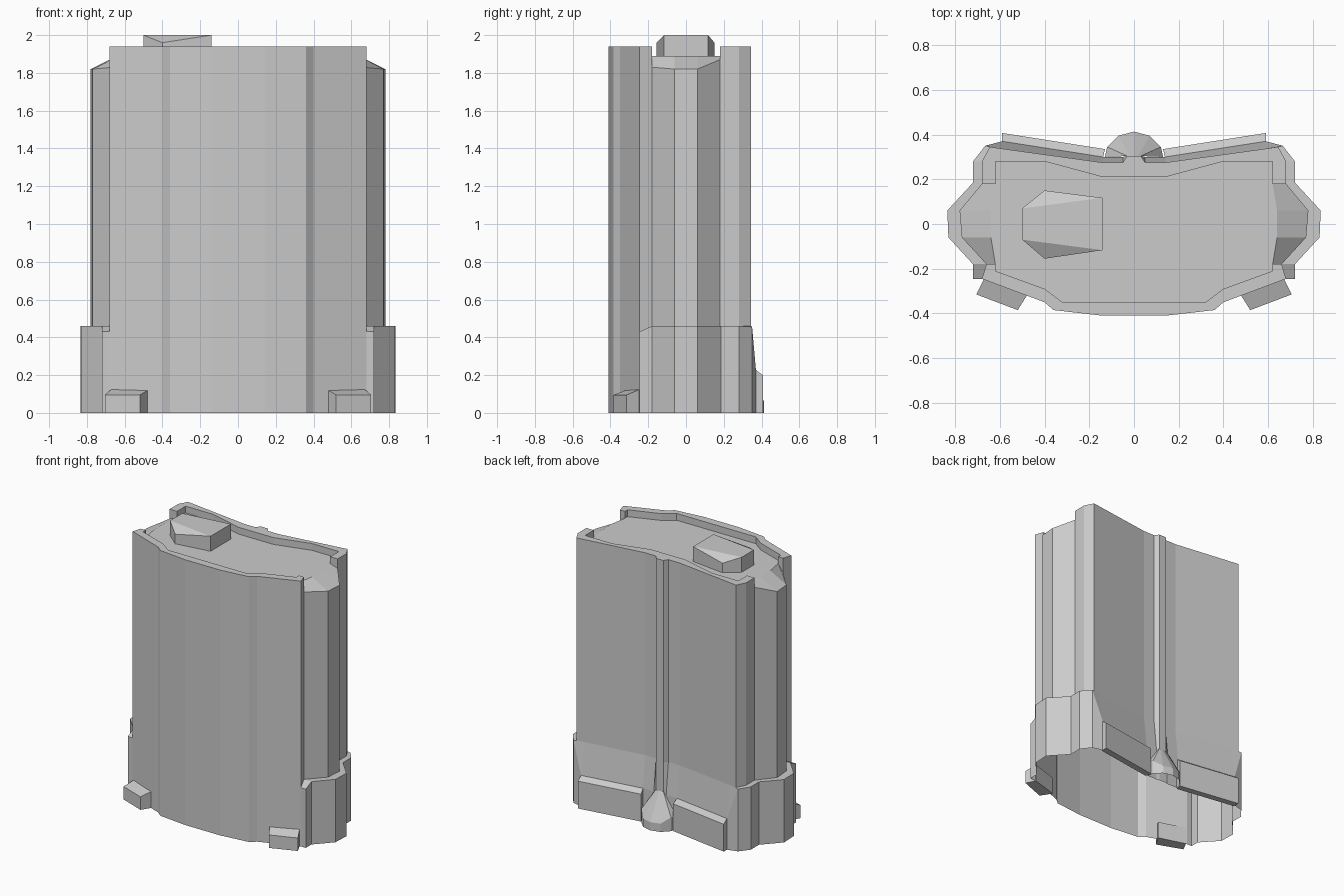
import bpy, bmesh

if "Cube" in bpy.data.objects:
    bpy.data.objects.remove(bpy.data.objects["Cube"])


def finish(name, bm):
    bmesh.ops.remove_doubles(bm, verts=bm.verts[:], dist=0.0005)
    bmesh.ops.dissolve_degenerate(bm, edges=bm.edges[:], dist=0.0005)
    bmesh.ops.recalc_face_normals(bm, faces=bm.faces[:])
    me = bpy.data.meshes.new(name)
    bm.to_mesh(me)
    bm.free()
    ob = bpy.data.objects.new(name, me)
    bpy.context.collection.objects.link(ob)
    return ob


def prism(name, base, tops, z0=0.0):
    """Upright solid: xy outline, with its own top height per corner."""
    bm = bmesh.new()
    lo = [bm.verts.new((x, y, z0)) for x, y in base]
    hi = [bm.verts.new((x, y, z)) for x, y, z in tops]
    n = len(lo)
    bm.faces.new(lo[::-1])
    for i in range(n):
        j = (i + 1) % n
        bm.faces.new((lo[i], lo[j], hi[j], hi[i]))
    return bm, hi


# Half outline, front to back: wall x, y | rim inner x, y | rim top z
wall = [
    (.14, -.41, .14, -.35, 1.94), (.36, -.385, .32, -.35, 1.94),
    (.40, -.35, .40, -.29, 1.94), (.68, -.245, .62, -.21, 1.94),
    (.68, -.245, .62, -.21, 1.94), (.66, -.18, .62, -.18, 1.94),
    (.66, -.18, .62, -.18, 1.83), (.77, -.06, .64, -.06, 1.82),
    (.78, .06, .64, .06, 1.82), (.68, .18, .62, .18, 1.87),
    (.68, .18, .62, .18, 1.94), (.68, .28, .62, .28, 1.94),
    (.645, .345, .60, .28, 1.94), (.59, .337, .40, .28, 1.94),
    (.14, .275, .14, .21, 1.94), (.05, .275, .05, .21, 1.94),
    (.03, .305, .03, .21, 1.94),
]
# Base collar for the same points: widening dx, dy | collar top z | wall start z
collar = [(0, 0, .43, .43)] * 4 + [
    (.04, 0, .43, .43), (.06, 0, .46, .46), (.06, 0, .46, .46),
    (.06, 0, .46, .46), (.055, 0, .46, .46), (.04, .005, .46, .46),
    (.04, .005, .46, .46), (.04, 0, .46, .46), (.02, .005, .455, .46),
    (0, .033, .23, .46), (0, .025, .23, .46), (0, .025, .23, .46),
    (0, 0, .23, .46),
]

# Body shell with collar, rim and recessed floor, open underneath
FLOOR = 1.89
half = []
for (x, y, ix, iy, t), (dx, dy, h, s) in zip(wall, collar):
    inner_top = max(t, FLOOR)
    half.append([(x + dx, y + dy, 0), (x + dx, y + dy, h), (x, y, s),
                 (x, y, t), (ix, iy, inner_top), (ix, iy, FLOOR)])
cols = half + [[(-x, y, z) for x, y, z in c] for c in reversed(half)]
bm = bmesh.new()
grid = [[bm.verts.new(p) for p in c] for c in cols]
for i, a in enumerate(grid):
    b = grid[(i + 1) % len(grid)]
    for k in range(5):
        bm.faces.new((a[k], b[k], b[k + 1], a[k + 1]))
bmesh.ops.remove_doubles(bm, verts=bm.verts[:], dist=0.0005)
# floor follows the inner rim outline
ring = []
for c in cols:
    if not ring or (c[5] != ring[-1]):
        ring.append(c[5])
bm.faces.new([bm.verts.new(p) for p in ring])
finish("magazine_body", bm)

# Top block with two drooping corners
o = [(-.50, -.07), (-.40, -.155), (-.14, -.117), (-.14, .117), (-.40, .15), (-.50, .07)]
bm, hi = prism("top_block", o,
               [(x, y, 1.96 if abs(y) > .14 else 2.0) for x, y in o], 1.88)
for idx in ((0, 2, 3, 5), (0, 1, 2), (3, 4, 5)):
    bm.faces.new([hi[i] for i in idx])
finish("top_block", bm)

for side, s in (("right", 1), ("left", -1)):
    # Front foot clips
    o = [(.47 * s, -.305), (.52 * s, -.385), (.705 * s, -.315), (.67 * s, -.245)]
    bm, hi = prism("clip", o, [(x, y, z) for (x, y), z in zip(o, (.125, .095, .095, .125))])
    bm.faces.new(hi)
    finish("front_clip_" + side, bm)
    # Rear foot bars
    o = [(.14 * s, .29), (.59 * s, .36), (.59 * s, .407), (.13 * s, .335)]
    bm, hi = prism("bar", o, [(x, y, z) for (x, y), z in zip(o, (.235, .235, .20, .20))])
    bm.faces.new(hi)
    finish("rear_bar_" + side, bm)

# Faceted rear boss under the spine
r = [(.13, .30), (.12, .345), (.07, .395), (0, .413)]
r += [(-x, y) for x, y in reversed(r[:-1])]
bm = bmesh.new()
lo = [bm.verts.new((x, y, 0)) for x, y in r]
hi = [bm.verts.new((x, y, .06 if abs(x) < .1 else .10)) for x, y in r]
apex = [bm.verts.new((x * .25, .304, .25)) for x, y in r]
for i in range(len(r) - 1):
    bm.faces.new((lo[i], lo[i + 1], hi[i + 1], hi[i]))
    bm.faces.new((hi[i], hi[i + 1], apex[i + 1], apex[i]))
finish("rear_boss", bm)
